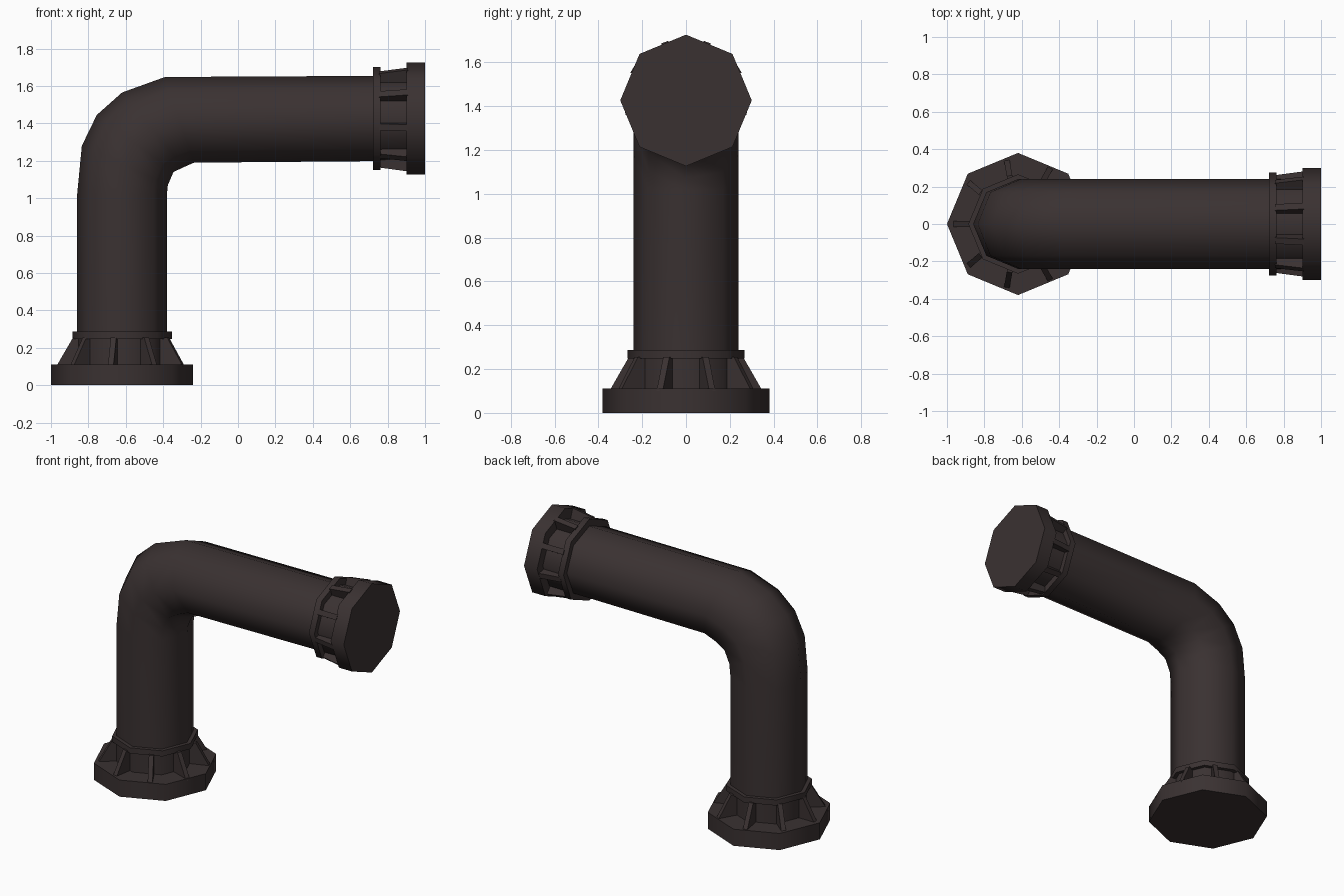
import bpy, bmesh, math
from mathutils import Vector, Matrix

if "Cube" in bpy.data.objects:
    bpy.data.objects.remove(bpy.data.objects["Cube"])

iron = bpy.data.materials.new("dark brown iron")
iron.diffuse_color = (0.042, 0.031, 0.031, 1)
iron.use_nodes = True
iron.node_tree.nodes["Principled BSDF"].inputs["Base Color"].default_value = iron.diffuse_color


def make(name, bm, matrix=None):
    if matrix:
        bm.transform(matrix)
    bmesh.ops.recalc_face_normals(bm, faces=bm.faces)
    me = bpy.data.meshes.new(name)
    bm.to_mesh(me)
    bm.free()
    me.materials.append(iron)
    ob = bpy.data.objects.new(name, me)
    bpy.context.collection.objects.link(ob)
    bpy.ops.object.select_all(action='DESELECT')
    ob.select_set(True)
    bpy.context.view_layer.objects.active = ob
    bpy.ops.object.shade_smooth_by_angle(angle=math.radians(50))
    return ob


def loft(rings):
    bm = bmesh.new()
    loops = [[bm.verts.new(p) for p in r] for r in rings]
    n = len(loops[0])
    for a, b in zip(loops, loops[1:]):
        for i in range(n):
            j = (i + 1) % n
            bm.faces.new((a[i], a[j], b[j], b[i]))
    bm.faces.new(loops[0])
    bm.faces.new(loops[-1])
    return bm


# Octagonal discs and collars, built along local z
def octagon_disc(name, r, z0, z1, matrix):
    angles = [math.tau * i / 8 for i in range(8)]
    rings = [[(r * math.cos(t), r * math.sin(t), z) for t in angles] for z in (z0, z1)]
    make(name, loft(rings), matrix)


# Nine thin gussets between the flange disc and the collar
def ribs(name, r_low, r_high, z0, z1, inner, thick, matrix):
    bm = bmesh.new()
    profile = [(inner, z0), (r_low, z0), (r_high, z1), (inner, z1)]
    for k in range(9):
        rot = Matrix.Rotation(math.pi + math.tau * k / 9, 3, 'Z')
        sides = [[bm.verts.new(rot @ Vector((r, s * thick / 2, z))) for r, z in profile]
                 for s in (-1, 1)]
        a, b = sides
        bm.faces.new(a)
        bm.faces.new(b)
        for i in range(4):
            j = (i + 1) % 4
            bm.faces.new((a[i], a[j], b[j], b[i]))
    make(name, bm, matrix)


# Bent pipe: each ring spans an outer and an inner point in the xz plane
spans = [((-.86, .05), (-.38, .05)), ((-.86, 1.02), (-.38, 1.02)),
         ((-.835, 1.28), (-.375, 1.07)), ((-.755, 1.445), (-.345, 1.14)),
         ((-.62, 1.565), (-.29, 1.166)), ((-.39, 1.648), (-.235, 1.19)),
         ((.95, 1.655), (.95, 1.20))]
rings = []
for (ox, oz), (ix, iz) in spans:
    c = Vector(((ox + ix) / 2, 0, (oz + iz) / 2))
    d = Vector((ox, 0, oz)) - c
    rings.append([c + d * math.cos(t) + Vector((0, .24 * math.sin(t), 0))
                  for t in (math.tau * i / 8 for i in range(8))])
make("bent_pipe", loft(rings))

# Floor flange
base = Matrix.Translation((-.62, 0, 0))
octagon_disc("base_flange", .38, 0, .112, base)
octagon_disc("base_collar", .266, .248, .286, base)
ribs("base_ribs", .352, .262, .10, .255, .2, .03, base)

# Outlet flange: local z points to -x, local -x points down
end = Matrix.Translation((1, 0, 1.426)) @ Matrix.Rotation(-math.pi / 2, 4, 'Y')
octagon_disc("outlet_flange", .3, 0, .098, end)
octagon_disc("outlet_collar", .275, .237, .278, end)
ribs("outlet_ribs", .283, .262, .09, .245, .18, .035, end)
